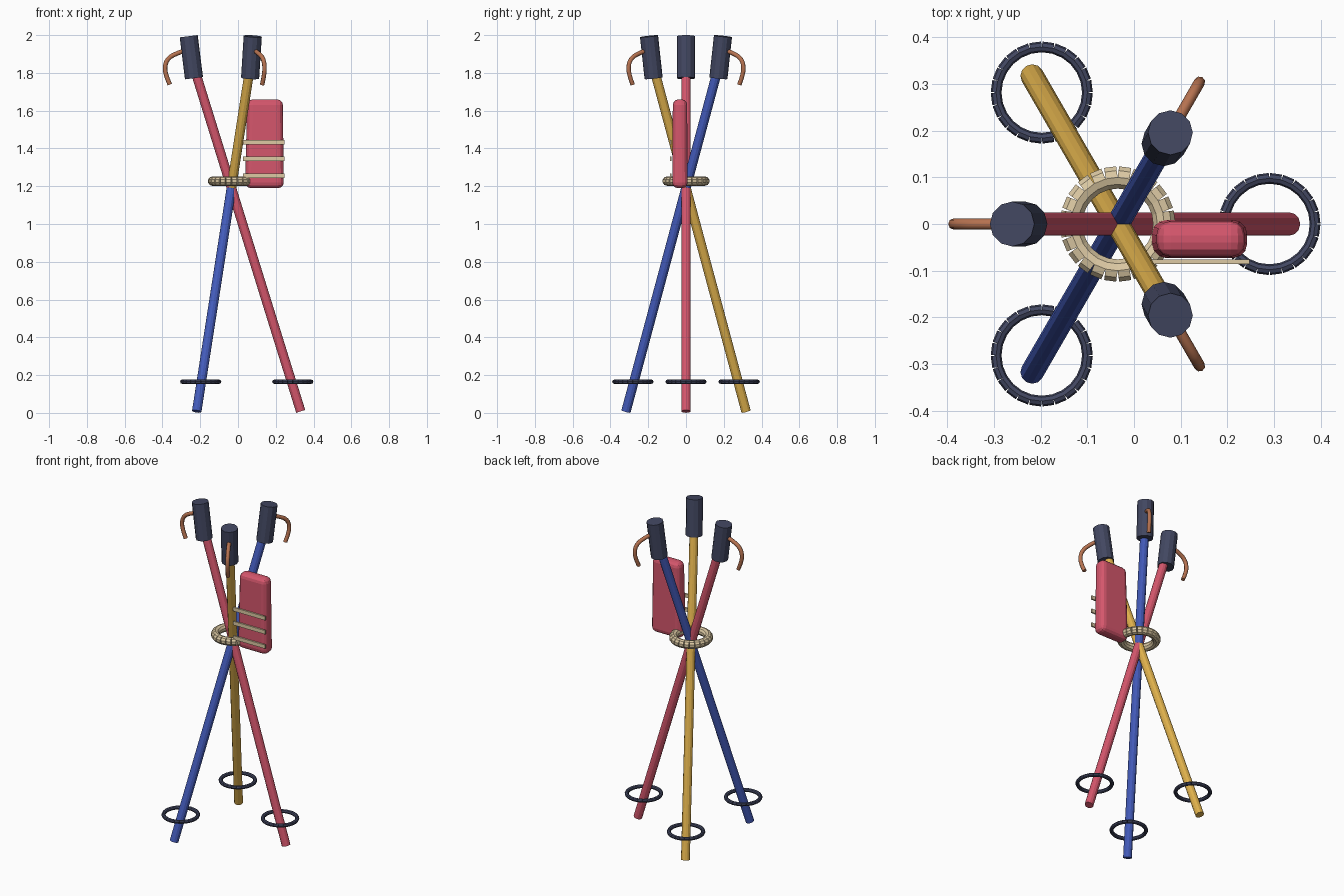
import bpy, bmesh, math
from mathutils import Vector, Matrix

if "Cube" in bpy.data.objects:
    bpy.data.objects.remove(bpy.data.objects["Cube"])

CX = -0.035  # axis where the poles cross


def material(name, r, g, b):
    lin = [((c / 255 + 0.055) / 1.055) ** 2.4 for c in (r, g, b)]
    m = bpy.data.materials.new(name)
    m.diffuse_color = (*lin, 1)
    m.use_nodes = True
    m.node_tree.nodes["Principled BSDF"].inputs["Base Color"].default_value = m.diffuse_color
    return m


RED = material("red", 212, 86, 108)
BLUE = material("blue", 68, 92, 188)
YELLOW = material("yellow", 222, 176, 76)
NAVY = material("dark_navy", 66, 71, 97)
ROPE = material("rope_beige", 221, 202, 164)
LEATHER = material("leather_brown", 182, 114, 80)


def finish(name, bm, mat):
    me = bpy.data.meshes.new(name)
    bm.to_mesh(me)
    bm.free()
    me.materials.append(mat)
    ob = bpy.data.objects.new(name, me)
    bpy.context.collection.objects.link(ob)
    return ob


def add_rod(bm, a, b, r, sides):
    a, b = Vector(a), Vector(b)
    d = b - a
    mat = Matrix.Translation((a + b) / 2) @ d.to_track_quat('Z', 'Y').to_matrix().to_4x4()
    bmesh.ops.create_cone(bm, cap_ends=True, segments=sides, radius1=r, radius2=r,
                          depth=d.length, matrix=mat)


def rod(name, a, b, r, mat, sides=12):
    bm = bmesh.new()
    add_rod(bm, a, b, r, sides)
    return finish(name, bm, mat)


def segmented_ring(name, centre, major, minor, mat, count=24, sides=8):
    # ring of short straight links, leaving small notches on the outside
    bm = bmesh.new()
    half = math.pi * major / count
    for i in range(count):
        t = 2 * math.pi * (i + 0.5) / count
        mid = Vector(centre) + major * Vector((math.cos(t), math.sin(t), 0))
        along = half * Vector((-math.sin(t), math.cos(t), 0))
        add_rod(bm, mid - along, mid + along, minor, sides)
    return finish(name, bm, mat)


def tube(name, points, r, mat):
    cu = bpy.data.curves.new(name, 'CURVE')
    cu.dimensions = '3D'
    cu.bevel_depth = r
    cu.bevel_resolution = 2
    cu.use_fill_caps = True
    cu.resolution_u = 3
    sp = cu.splines.new('BEZIER')
    sp.bezier_points.add(len(points) - 1)
    for bp, p in zip(sp.bezier_points, points):
        bp.co = p
        bp.handle_left_type = bp.handle_right_type = 'AUTO'
    cu.materials.append(mat)
    ob = bpy.data.objects.new(name, cu)
    bpy.context.collection.objects.link(ob)
    return ob


# Three crossing poles, each with basket, grip and wrist strap
STRAP = [(-0.235, 1.92), (-0.29, 1.902), (-0.335, 1.873),
         (-0.351, 1.83), (-0.344, 1.785), (-0.326, 1.738)]
for label, mat, deg in (("red", RED, 0), ("yellow", YELLOW, 120), ("blue", BLUE, 240)):
    c, s = math.cos(math.radians(deg)), math.sin(math.radians(deg))

    def at(r, z):
        return (CX + r * c, r * s, z)

    rod(label + "_pole", at(0.367, 0.008), at(-0.195, 1.82), 0.025, mat)
    segmented_ring(label + "_basket", at(0.325, 0.165), 0.097, 0.0115, NAVY)
    rod(label + "_grip", at(-0.198, 1.772), at(-0.226, 1.994), 0.048, NAVY)
    tube(label + "_wrist_strap", [at(r, z) for r, z in STRAP], 0.012, LEATHER)

# Rope lashing round the crossing
segmented_ring("rope_lashing", (CX, 0, 1.227), 0.099, 0.025, ROPE, sides=10)

# Soft bag hanging beside the crossing, a little narrower at the top
bm = bmesh.new()
bmesh.ops.create_cube(bm, size=1, matrix=Matrix.Translation((0.14, -0.032, 1.425))
                      @ Matrix.Diagonal((0.205, 0.082, 0.47, 1)))
for v in bm.verts:
    if v.co.z > 1.425:
        v.co.x = 0.143 + (v.co.x - 0.14) * 0.92
        v.co.y = -0.032 + (v.co.y + 0.032) * 0.92
bmesh.ops.bevel(bm, geom=bm.edges[:], offset=0.03, segments=3, profile=0.5,
                affect='EDGES', clamp_overlap=True)
finish("bag", bm, RED)

# Flat cords across the front of the bag
for i, z in enumerate((1.255, 1.345, 1.432)):
    bm = bmesh.new()
    bmesh.ops.create_cube(bm, size=1, matrix=Matrix.Translation((0.137, -0.081, z))
                          @ Matrix.Diagonal((0.22, 0.0095, 0.023, 1)))
    finish("bag_cord_%d" % (i + 1), bm, ROPE)
